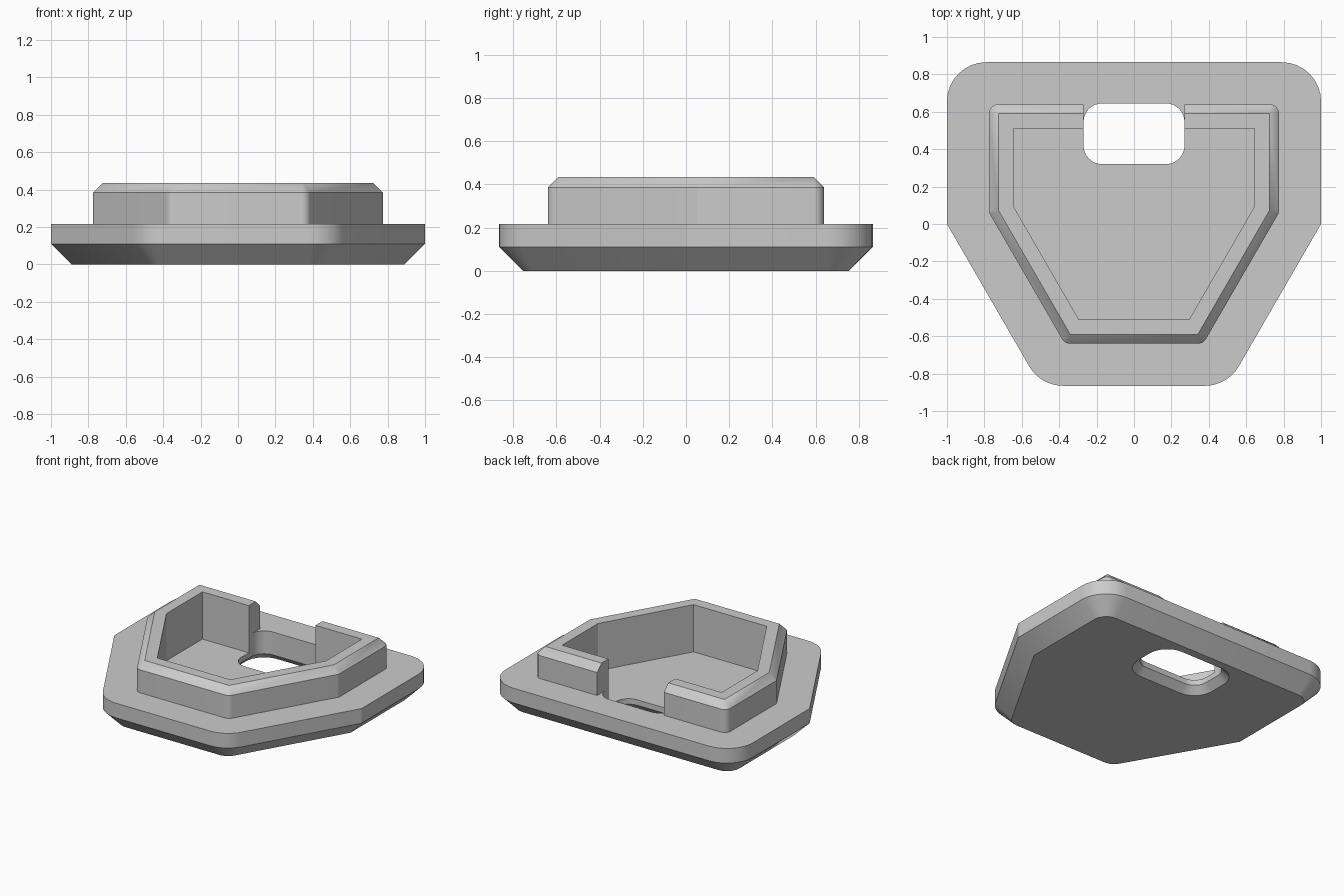
import bpy, bmesh, math
from mathutils import Vector

cube = bpy.data.objects.get("Cube")
if cube:
    bpy.data.objects.remove(cube, do_unlink=True)

grey = bpy.data.materials.new("mid_grey")
grey.use_nodes = True
colour = (0.6, 0.6, 0.6, 1)
grey.diffuse_color = colour
grey.node_tree.nodes["Principled BSDF"].inputs["Base Color"].default_value = colour

SHIELD = [(1, .865), (-1, .865), (-1, 0), (-.5, -.865), (.5, -.865), (1, 0)]
HOLE = [(.27, .645), (-.27, .645), (-.27, .32), (.27, .32)]
STEPS = 8


def outline(points, inset, radii):
    """Counter-clockwise polygon moved inwards, with each corner rounded."""
    pts = [Vector(p) for p in points]
    ring = []
    for i, p in enumerate(pts):
        d_in = (p - pts[i - 1]).normalized()
        d_out = (pts[(i + 1) % len(pts)] - p).normalized()
        turn = d_in.angle(d_out)
        n_in, n_out = Vector((-d_in.y, d_in.x)), Vector((-d_out.y, d_out.x))
        bisector = (n_in + n_out).normalized()
        r = radii[i]
        centre = p + bisector * (inset + r) / math.cos(turn / 2)
        start = math.atan2(-n_in.y, -n_in.x)
        for k in range(STEPS + 1):
            a = start + turn * k / STEPS
            ring.append(centre + r * Vector((math.cos(a), math.sin(a))))
    return ring


def loft(name, points, levels):
    """Solid through stacked outlines given as (inset, height, radii)."""
    bm = bmesh.new()
    rings = [[bm.verts.new((p.x, p.y, z)) for p in outline(points, inset, radii)]
             for inset, z, radii in levels]
    for a, b in zip(rings, rings[1:]):
        for i in range(len(a)):
            j = (i + 1) % len(a)
            bm.faces.new((a[i], a[j], b[j], b[i]))
    bm.faces.new(rings[0][::-1])
    bm.faces.new(rings[-1])
    bmesh.ops.remove_doubles(bm, verts=bm.verts, dist=0.0005)
    bmesh.ops.recalc_face_normals(bm, faces=bm.faces)
    mesh = bpy.data.meshes.new(name)
    bm.to_mesh(mesh)
    bm.free()
    mesh.materials.append(grey)
    obj = bpy.data.objects.new(name, mesh)
    bpy.context.collection.objects.link(obj)
    return obj


def plate_radii(r):
    # The two side corners stay sharp
    return [r, r, 0, r, r, 0]


# Chamfered plate, raised rim and sunken pocket
sharp = [0] * 6
rim_round = [.05] * 6
FLOOR = .09
body = loft("plate_with_rim", SHIELD, [
    (.11, 0, plate_radii(.1)),
    (0, .11, plate_radii(.21)),
    (0, .217, plate_radii(.21)),
    (.225, .217, rim_round),
    (.225, .385, rim_round),
    (.275, .435, sharp),
    (.355, .435, sharp),
    (.355, FLOOR, sharp),
])

# Rounded through-hole, flared underneath
hole = loft("hole_cutter", HOLE, [
    (-.07, -.02, [.17] * 4),
    (0, .05, [.1] * 4),
    (0, .6, [.1] * 4),
])

# Square slot through the back of the rim
slot = loft("slot_cutter", HOLE, [(0, .217, [0] * 4), (0, .6, [0] * 4)])
for v in slot.data.vertices:
    v.co.y = .7 if v.co.y > .5 else .45

bpy.context.view_layer.objects.active = body
for cutter in (slot, hole):
    cutter.hide_render = True
    mod = body.modifiers.new(cutter.name, 'BOOLEAN')
    mod.operation = 'DIFFERENCE'
    mod.solver = 'EXACT'
    mod.object = cutter
    bpy.ops.object.modifier_apply(modifier=mod.name)
    bpy.data.objects.remove(cutter, do_unlink=True)

bpy.ops.object.select_all(action='DESELECT')
body.select_set(True)
bpy.ops.object.shade_smooth_by_angle(angle=math.radians(25))
